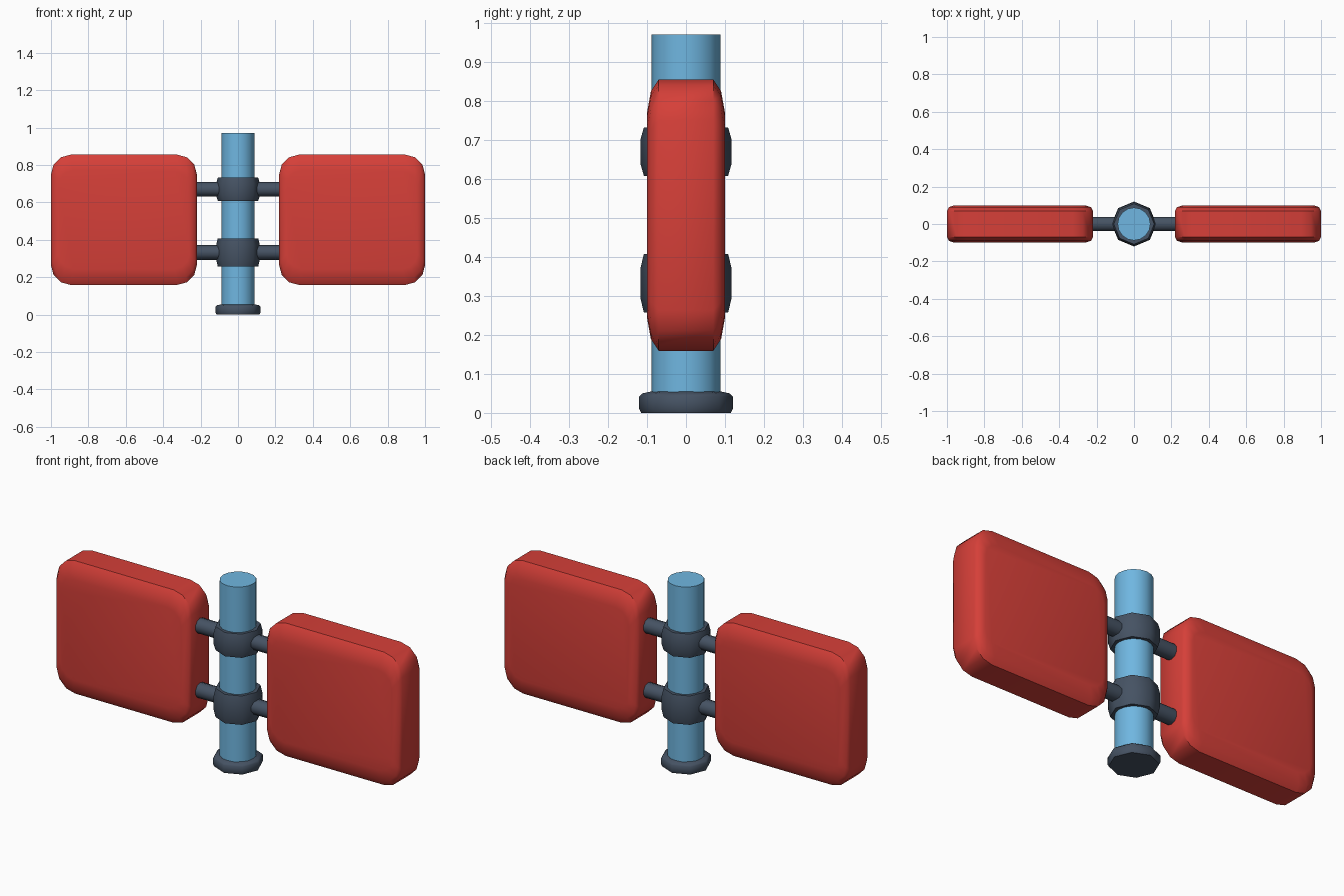
import bpy, bmesh, math
from mathutils import Matrix

if "Cube" in bpy.data.objects:
    bpy.data.objects.remove(bpy.data.objects["Cube"])


def material(name, rgb):
    m = bpy.data.materials.new(name)
    m.diffuse_color = (*rgb, 1)
    m.use_nodes = True
    m.node_tree.nodes["Principled BSDF"].inputs["Base Color"].default_value = m.diffuse_color
    return m


RED = material("red", (0.67, 0.05, 0.04))
BLUE = material("light blue", (0.16, 0.47, 0.75))
DARK = material("dark slate", (0.06, 0.085, 0.125))


def loft(name, loops, mat, angle=None):
    """Skin a stack of equal-length loops and cap both ends."""
    bm = bmesh.new()
    rings = [[bm.verts.new(p) for p in loop] for loop in loops]
    n = len(rings[0])
    for a, b in zip(rings, rings[1:]):
        for i in range(n):
            j = (i + 1) % n
            bm.faces.new((a[i], a[j], b[j], b[i]))
    bm.faces.new(rings[0])
    bm.faces.new(rings[-1])
    bmesh.ops.recalc_face_normals(bm, faces=bm.faces)
    for f in bm.faces:
        f.smooth = True
    if angle:
        for e in bm.edges:
            e.smooth = e.calc_face_angle(0) < math.radians(angle)
    me = bpy.data.meshes.new(name)
    bm.to_mesh(me)
    bm.free()
    me.materials.append(mat)
    ob = bpy.data.objects.new(name, me)
    bpy.context.collection.objects.link(ob)
    return ob


def turned(name, profile, sides, mat, angle=None, turn=0.0):
    """Round part about z from (radius, z) pairs."""
    loops = [[(r * math.cos(turn + 2 * math.pi * i / sides),
               r * math.sin(turn + 2 * math.pi * i / sides), z)
              for i in range(sides)] for r, z in profile]
    return loft(name, loops, mat, angle)


def rounded(cx, cz, hx, hz, r, y, seg=3):
    """Rounded rectangle in the xz plane."""
    pts = []
    for k, (sx, sz) in enumerate([(1, 1), (-1, 1), (-1, -1), (1, -1)]):
        for i in range(seg + 1):
            a = math.pi / 2 * (k + i / seg)
            pts.append((cx + sx * (hx - r) + r * math.cos(a), y,
                        cz + sz * (hz - r) + r * math.sin(a)))
    return pts


# Central post and foot
turned("post", [(0.088, 0.04), (0.088, 0.97)], 16, BLUE, 40)
turned("foot", [(0.115, 0.0), (0.12, 0.01), (0.12, 0.042), (0.112, 0.05), (0.065, 0.06)],
       8, DARK, 50)

# Collars around the post
for name, lo, hi in (("lower_collar", 0.257, 0.408), ("upper_collar", 0.608, 0.732)):
    h = (hi - lo) * 0.25
    turned(name, [(0.108, lo), (0.117, lo + h), (0.117, hi - h), (0.108, hi)], 8, DARK, 50)

for side, s in (("right", 1), ("left", -1)):
    # Soft-edged panel: (inset x, inset z, half thickness)
    half = [(0.0, 0.0, 0.07), (0.01, 0.03, 0.09), (0.04, 0.085, 0.1)]
    steps = [(a, b, -y) for a, b, y in reversed(half)] + half
    loft(side + "_panel",
         [rounded(s * 0.61, 0.507, 0.39 - a, 0.348 - b, 0.105 - 0.3 * b, y)
          for a, b, y in steps], RED, 50)
    # Connecting rods
    for level, z in (("lower", 0.332), ("upper", 0.67)):
        rod = turned(f"{side}_{level}_rod", [(0.039, 0.05), (0.039, 0.25)], 10, DARK, 50)
        rod.data.transform(Matrix.Translation((0, 0, z))
                           @ Matrix.Rotation(s * math.pi / 2, 4, "Y"))
